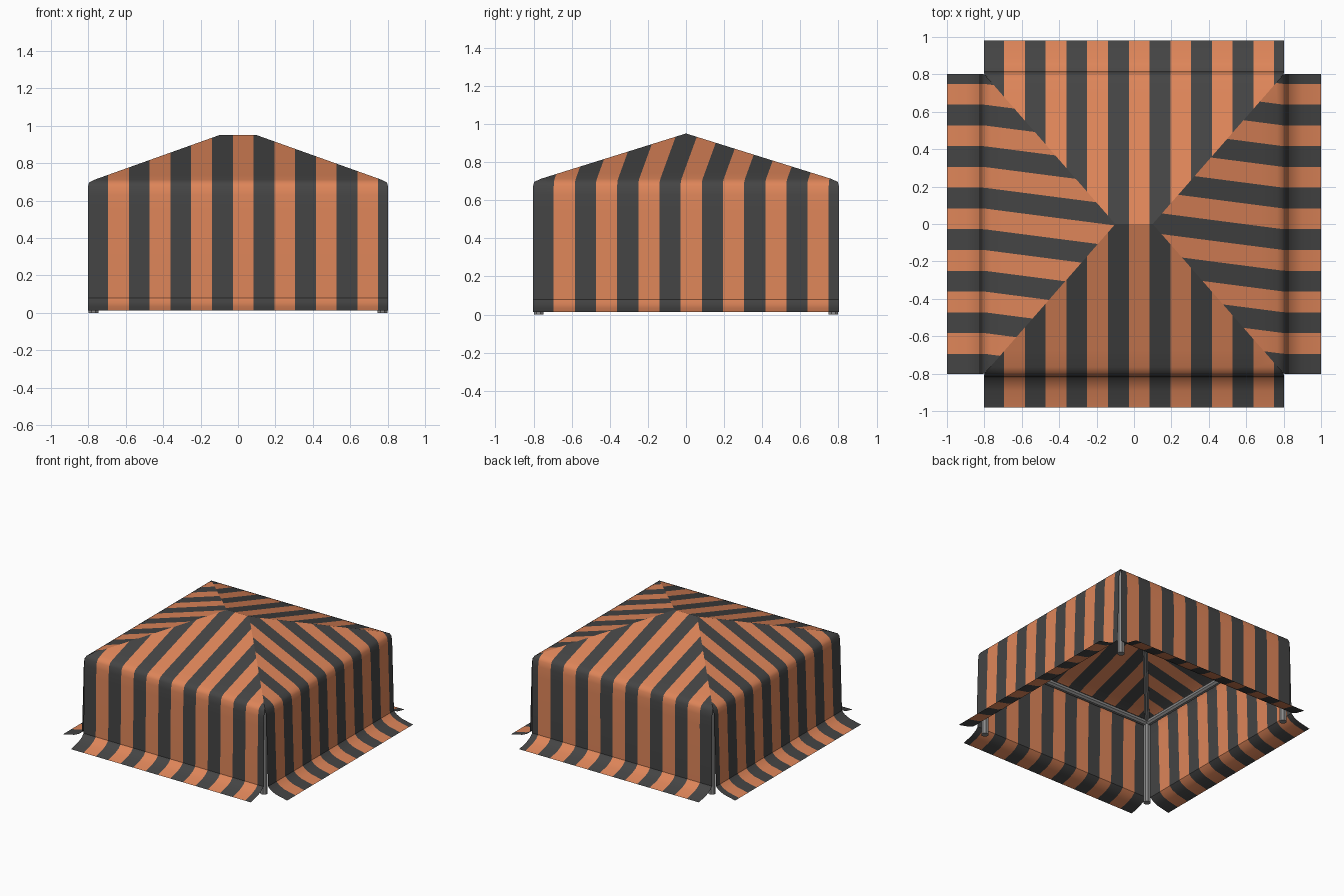
import bpy, bmesh, math
from mathutils import Vector

if "Cube" in bpy.data.objects:
    bpy.data.objects.remove(bpy.data.objects["Cube"])

def material(name, rgb):
    m = bpy.data.materials.new(name)
    m.diffuse_color = (*rgb, 1)
    m.use_nodes = True
    m.node_tree.nodes["Principled BSDF"].inputs["Base Color"].default_value = m.diffuse_color
    return m

ORANGE = material("orange cloth", (0.73, 0.235, 0.10))
DARK = material("charcoal cloth", (0.058, 0.058, 0.058))
GREY = material("grey metal", (0.25, 0.25, 0.25))

START, WIDTH = -0.805, 0.111       # stripe phase and width
EAVE, EAVE_Z, RIDGE, RIDGE_Z = 0.80, 0.70, 0.10, 0.95

def smooth(ob):
    bpy.ops.object.select_all(action='DESELECT')
    bpy.context.view_layer.objects.active = ob
    ob.select_set(True)
    bpy.ops.object.shade_smooth_by_angle(angle=math.radians(40))

def add_object(name, bm, mats):
    me = bpy.data.meshes.new(name)
    bm.to_mesh(me)
    bm.free()
    for m in mats:
        me.materials.append(m)
    ob = bpy.data.objects.new(name, me)
    bpy.context.collection.objects.link(ob)
    smooth(ob)
    return ob

# One cloth sheet: roof slope, rounded eave, wall and flared skirt, cut into stripes
def cloth_panel(name, top_d, top_w, base, end, slant, place):
    def roof(d):
        k = (d - top_d) / (EAVE - top_d)
        return d, RIDGE_Z + k * (EAVE_Z - RIDGE_Z), top_w + k * (0.8 - top_w)
    rows = [roof(top_d), roof(0.68), roof(0.765)]
    rows += [(EAVE - 0.005, 0.696, 0.797), (0.808, 0.675, 0.802), (0.814, 0.63, 0.802),
             (0.816, 0.55, 0.802), (base, 0.08, 0.802),
             (base + 0.025, 0.055, 0.802), (base + 0.07, 0.034, 0.802), (end, 0.012, 0.802)]
    shear = lambda d: slant * max(0, EAVE - d)
    bm = bmesh.new()
    pairs = [[bm.verts.new((s * w - shear(d), d, z)) for s in (-1, 1)] for d, z, w in rows]
    for (a, b), (c, e) in zip(pairs, pairs[1:]):
        bm.faces.new((a, b, e, c))
    bmesh.ops.remove_doubles(bm, verts=bm.verts[:], dist=1e-5)
    for i in range(-1, 17):
        bmesh.ops.bisect_plane(bm, geom=bm.verts[:] + bm.edges[:] + bm.faces[:], dist=1e-5,
                               plane_co=(START + i * WIDTH, 0, 0), plane_no=(1, 0, 0))
    for f in bm.faces:
        n = math.floor((f.calc_center_median().x - START) / WIDTH)
        f.material_index = 1 if n % 2 == 0 else 0
    for v in bm.verts:
        u, d, z = v.co
        v.co = place(u + shear(d), d, z)
    bm.normal_update()
    if sum(f.normal.z * f.calc_area() for f in bm.faces) < 0:
        bmesh.ops.reverse_faces(bm, faces=bm.faces[:])
    add_object(name, bm, (ORANGE, DARK))

cloth_panel("front_cloth", 0.0, RIDGE, 0.822, 0.98, 0, lambda t, d, z: (t, -d, z))
cloth_panel("back_cloth", 0.0, RIDGE, 0.815, 0.98, 0, lambda t, d, z: (t, d, z))
cloth_panel("right_cloth", RIDGE, 0.0, 0.83, 1.0, 0.13, lambda t, d, z: (d, t, z))
cloth_panel("left_cloth", RIDGE, 0.0, 0.83, 1.0, -0.13, lambda t, d, z: (-d, t, z))

# Metal pole between two points
def pole(name, a, b, radius):
    a, b = Vector(a), Vector(b)
    bm = bmesh.new()
    bmesh.ops.create_cone(bm, cap_ends=True, segments=8, radius1=radius, radius2=radius,
                          depth=(b - a).length)
    spin = math.pi / 8
    q = (b - a).to_track_quat('Z', 'Y')
    for v in bm.verts:
        c, s = math.cos(spin), math.sin(spin)
        v.co = q @ Vector((v.co.x * c - v.co.y * s, v.co.x * s + v.co.y * c, v.co.z)) + (a + b) / 2
    add_object(name, bm, (GREY,))

P = 0.773
for sx in (-1, 1):
    for sy in (-1, 1):
        pole("corner_post", (sx * P, sy * P, 0), (sx * P, sy * P, 0.685), 0.028)
        pole("hip_rafter", (sx * P, sy * P, 0.68), (sx * RIDGE, 0, 0.92), 0.02)
    pole("side_eave_beam", (sx * P, -P, 0.67), (sx * P, P, 0.67), 0.025)
    pole("cross_eave_beam", (-P, sx * P, 0.67), (P, sx * P, 0.67), 0.025)
pole("ridge_beam", (-RIDGE, 0, 0.92), (RIDGE, 0, 0.92), 0.02)
